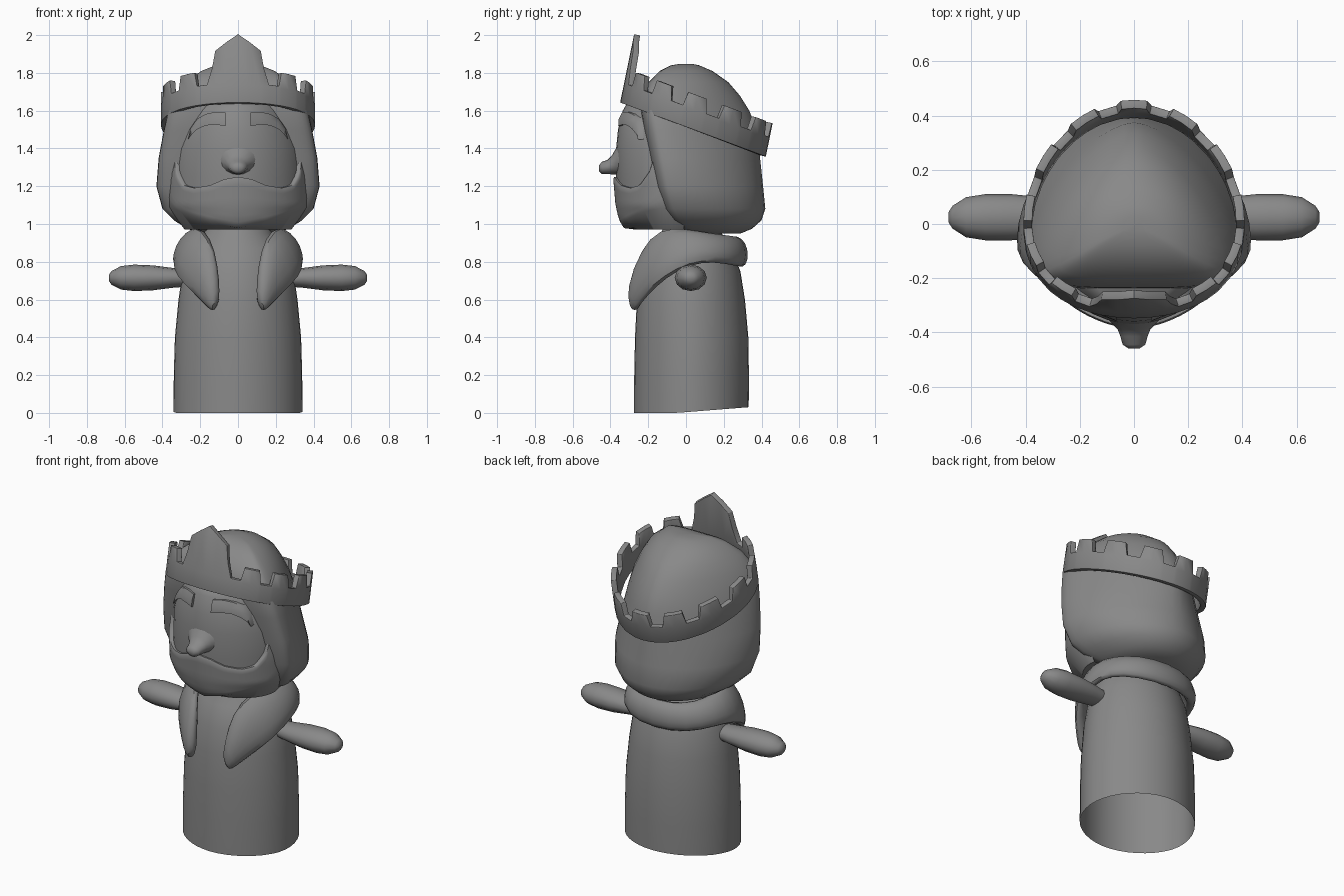
import bpy
import bmesh
from math import sin, cos, pi, radians, copysign
from mathutils import Vector

cube = bpy.data.objects.get("Cube")
if cube:
    bpy.data.objects.remove(cube)

grey = bpy.data.materials.new("plain grey")
grey.use_nodes = True
grey.diffuse_color = (0.25, 0.25, 0.25, 1)
grey.node_tree.nodes["Principled BSDF"].inputs["Base Color"].default_value = grey.diffuse_color


def finish(name, bm, angle=40):
    bmesh.ops.remove_doubles(bm, verts=bm.verts, dist=.0005)
    bmesh.ops.recalc_face_normals(bm, faces=bm.faces)
    mesh = bpy.data.meshes.new(name)
    bm.to_mesh(mesh)
    bm.free()
    mesh.materials.append(grey)
    obj = bpy.data.objects.new(name, mesh)
    bpy.context.collection.objects.link(obj)
    bpy.ops.object.select_all(action="DESELECT")
    obj.select_set(True)
    bpy.context.view_layer.objects.active = obj
    bpy.ops.object.shade_smooth_by_angle(angle=radians(angle))
    return obj


def grid(rows, closed=False, cap_start=False, cap_end=False):
    """Skin a list of equally long point rows."""
    bm = bmesh.new()
    vs = [[bm.verts.new(p) for p in row] for row in rows]
    n = len(vs[0])
    for a, b in zip(vs, vs[1:]):
        for i in range(n if closed else n - 1):
            j = (i + 1) % n
            bm.faces.new((a[i], a[j], b[j], b[i]))
    if cap_start:
        bm.faces.new(vs[0])
    if cap_end:
        bm.faces.new(vs[-1])
    return bm


def power(v, p):
    return copysign(abs(v) ** (2 / p), v)


def section(z, w, front, back, p_back=2, p_front=2, mid=0.5, n=40):
    """Horizontal ring, widest at a fraction mid of its depth."""
    cy = front + mid * (back - front)
    pts = []
    for i in range(n):
        t = 2 * pi * i / n
        c, s = cos(t), sin(t)
        p = p_front if c > 0 else p_back
        depth = cy - front if c > 0 else back - cy
        pts.append(Vector((w * power(s, p), cy - depth * power(c, p), z)))
    return pts


def lerp_table(table, key):
    """Interpolate rows of (key, values...) sorted by key."""
    if key <= table[0][0]:
        return table[0][1:]
    for a, b in zip(table, table[1:]):
        if key <= b[0]:
            f = (key - a[0]) / (b[0] - a[0])
            return [u + f * (v - u) for u, v in zip(a[1:], b[1:])]
    return table[-1][1:]


# Body: open tube with the hem raised a little at the back
body = [(0, .341, -.275, .332), (.2, .34, -.274, .333), (.4, .334, -.27, .33),
        (.6, .315, -.26, .312), (.75, .293, -.235, .288), (.87, .25, -.19, .24),
        (.95, .18, -.13, .19), (1.06, .14, -.1, .16)]
rows = [section(*r, p_front=1.92, p_back=1.92) for r in body]
for p in rows[0]:
    p.z = .03 * max(0, p.y + .05) / .38
finish("body", grid(rows, True, cap_end=True), 60)

# Arms
arm = [(.25, .055, .045), (.35, .075, .053), (.45, .085, .066), (.55, .085, .07),
       (.62, .074, .062), (.67, .042, .036), (.684, .02, .015)]
for side, label in ((1, "left_arm"), (-1, "right_arm")):
    rows = [[(side * x, .025 + ry * cos(k * pi / 6), .715 + rz * sin(k * pi / 6))
             for k in range(12)] for x, ry, rz in arm]
    finish(label, grid(rows, True, True, True), 50)

# Hair: full head mass, flat at the front, tapering to the back
hair = [(.95, .2, .03, .29, 2), (.975, .27, -.03, .35, 2), (1.02, .34, -.09, .4, 2),
        (1.08, .4, -.13, .42, 1.95), (1.2, .432, -.165, .408, 1.8), (1.35, .42, -.195, .392, 1.65),
        (1.5, .392, -.225, .375, 1.6), (1.6, .37, -.24, .335, 1.6), (1.68, .33, -.235, .285, 1.65),
        (1.75, .275, -.2, .225, 1.8), (1.81, .195, -.14, .14, 2), (1.84, .12, -.08, .07, 2),
        (1.848, .04, -.03, .03, 2)]
rows = [section(*r, p_front=3.8, mid=.19) for r in hair]
finish("hair", grid(rows, True, True, True), 60)

# Face: front half is a slightly pointed ellipse in plan
FACE_Y, FACE_P = -.05, 1.88
face = [(.97, .26, -.31), (1.02, .32, -.34), (1.1, .358, -.358), (1.25, .36, -.37),
        (1.4, .353, -.37), (1.5, .325, -.36), (1.6, .27, -.335), (1.66, .22, -.3)]


def face_point(t, z, scale=1.0):
    w, front = lerp_table(face, z)
    return Vector((scale * w * power(sin(t), FACE_P),
                   FACE_Y + scale * (front - FACE_Y) * power(cos(t), FACE_P), z))


rows = [section(z, w * .97, f, .1, p_front=FACE_P, mid=(FACE_Y - f) / (.1 - f))
        for z, w, f in face[2:]]
finish("face", grid(rows, True, True, True), 60)

# Beard: a thicker layer below a wavy moustache line that rises to sideburns
edge = [(0, 1.25), (12, 1.238), (25, 1.205), (40, 1.19), (52, 1.205), (62, 1.27),
        (69, 1.39), (74, 1.5), (80, 1.6), (100, 1.62)]
cols = []
for i in range(-32, 33):
    deg = i * 100 / 32
    t = radians(deg)
    top = lerp_table(edge, abs(deg))[0]
    low = .978 + .11 * abs(sin(t)) ** 1.3
    full = 1.05 - .05 * min(1, max(0, (top - 1.25) / .2))
    col = [face_point(t, top, .93), face_point(t, top, full - .02)]
    for k in range(9):
        z = top - .012 + (low - top + .012) * k / 8
        swell = max(full, 1.05 - .05 * min(1, max(0, (z - 1.25) / .2)))
        col.append(face_point(t, z, swell))
    for shrink in (.8, .3):
        end = face_point(t, low, shrink)
        end.z = .97
        col.append(end)
    cols.append(col)
finish("beard", grid(cols), 50)

# Nose
nose = [(-.335, 1.35, .11, .1), (-.368, 1.333, .08, .072), (-.39, 1.315, .06, .052),
        (-.415, 1.302, .05, .038), (-.445, 1.297, .042, .032), (-.46, 1.296, .02, .016)]
rows = [[(rx * cos(k * pi / 8), y, z + rz * sin(k * pi / 8)) for k in range(16)]
        for y, z, rx, rz in nose]
finish("nose", grid(rows, True, True, True), 60)

# Eyebrows: tapered plates that follow the face
brow = [(.065, 1.555, .036), (.12, 1.56, .034), (.17, 1.552, .03), (.215, 1.53, .028),
        (.25, 1.49, .02), (.265, 1.45, .003)]
for side, label in ((1, "left_eyebrow"), (-1, "right_eyebrow")):
    rows = []
    for x, z, h in brow:
        row = []
        for dz, out in ((-h, -.02), (-h, .012), (0, .02), (h, .012), (h, -.02)):
            w, front = lerp_table(face, z + dz)
            across = min(.98, x / w) ** FACE_P
            depth = (front - FACE_Y) * (1 - across) ** (1 / FACE_P)
            row.append((side * x, FACE_Y + depth - out, z + dz))
        rows.append(row)
    finish(label, grid(rows, True, True, True), 35)

# Collar: band round the neck that drops into two pointed lapels
half = [((0, .26, .93), (0, .318, .77)),
        ((.15, .23, .935), (.2, .27, .775)),
        ((.22, .12, .95), (.305, .15, .8)),
        ((.23, 0, .975), (.335, .02, .785)),
        ((.17, -.13, .985), (.325, -.11, .71)),
        ((.115, -.225, .87), (.23, -.205, .62)),
        ((.095, -.27, .7), (.165, -.258, .555)),
        ((.095, -.28, .59), (.13, -.278, .53))]
mirrored = [tuple((-p[0], p[1], p[2]) for p in pair) for pair in half[:0:-1]]
rows = []
for up, low in mirrored + half:
    u, l = Vector(up), Vector(low)
    out = Vector((u.x + l.x, u.y + l.y - .06, .25)).normalized()
    size = min(1, (u - l).length / .15)
    rows.append([u - out * .02, u + out * .025, u.lerp(l, .35) + out * .06 * size,
                 u.lerp(l, .75) + out * .05 * size, l + out * .02, l - out * .03])
collar = finish("collar", grid(rows, True, True, True), 60)
smooth = collar.modifiers.new("smooth", "SUBSURF")
smooth.levels = smooth.render_levels = 1

# Crown: tilted egg-shaped band with trapezoid teeth and a tall front peak
BAND, TOOTH = .105, .18
outline = []
for k in range(-5, 6):
    c = k * 360 / 13
    outline += [(c - 9, BAND), (c - 7, TOOTH), (c, TOOTH), (c + 7, TOOTH), (c + 9, BAND)]
outline += [(156, BAND), (160, .19), (162.5, .285), (171.5, .33), (180, .37),
            (188.5, .33), (197.5, .285), (200, .19), (204, BAND)]


def crown_point(deg, h):
    t = radians(deg)
    along = .37 * cos(t) - .06 * sin(t) ** 2
    return Vector((.392 * sin(t), .037 + along + .2 * h, 1.5 - .378 * along + .978 * h))


rows = [[crown_point(a, 0), crown_point(a, BAND * .9), crown_point(a, h)] for a, h in outline]
crown = finish("crown", grid(rows + rows[:1]), 40)
solid = crown.modifiers.new("thickness", "SOLIDIFY")
solid.thickness = .032
solid.offset = 0
bevel = crown.modifiers.new("soft edges", "BEVEL")
bevel.width = .007
bevel.segments = 2
bevel.angle_limit = radians(40)
